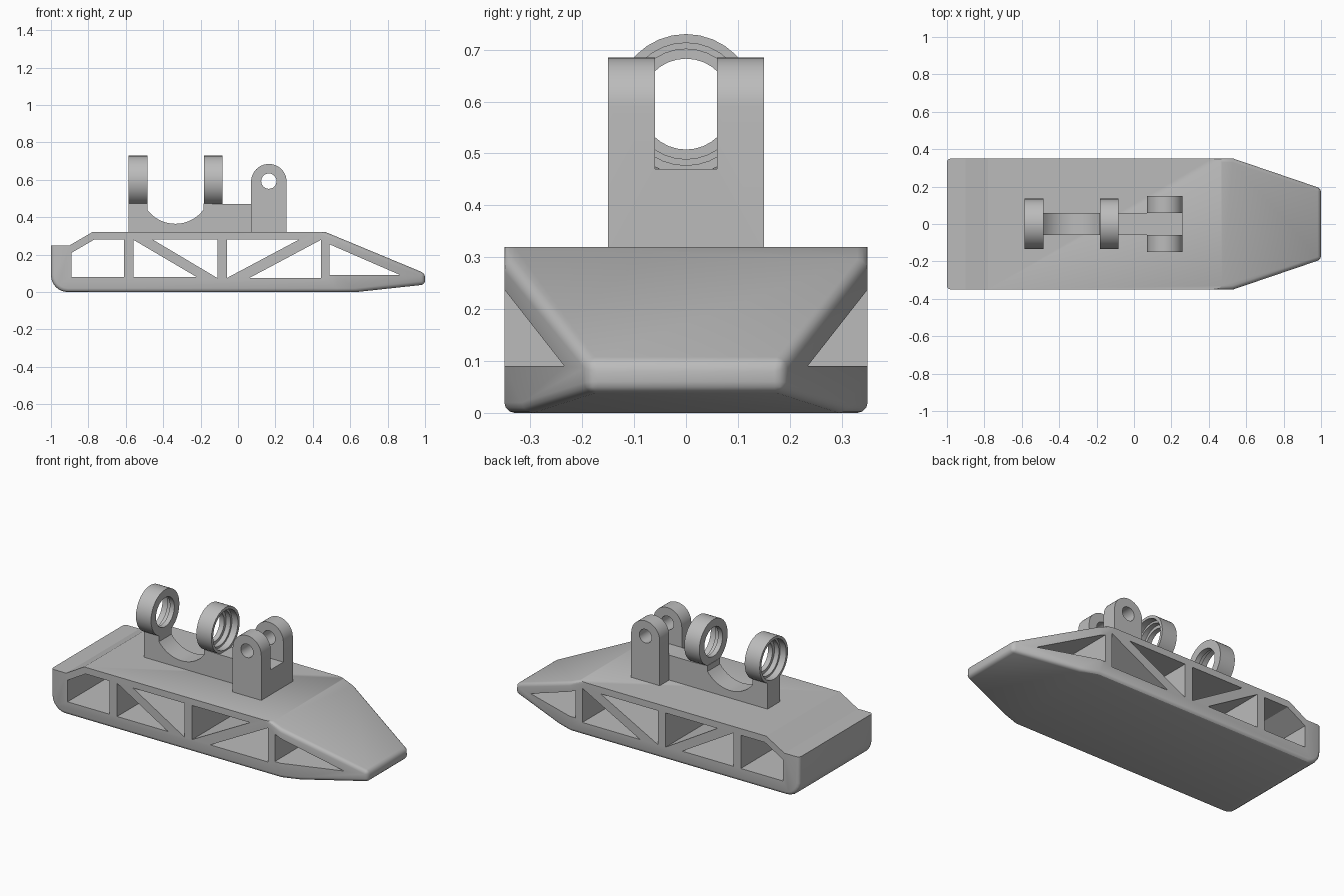
import bpy, bmesh, math
from mathutils import Vector

cube = bpy.data.objects.get("Cube")
if cube:
    bpy.data.objects.remove(cube, do_unlink=True)

grey = bpy.data.materials.new("light_grey")
grey.use_nodes = True
colour = (0.5, 0.5, 0.5, 1)
grey.diffuse_color = colour
grey.node_tree.nodes["Principled BSDF"].inputs["Base Color"].default_value = colour


def add_prism(bm, profile, y0, y1):
    """Extrude an x-z outline from y0 to y1."""
    face = bm.faces.new([bm.verts.new((x, y0, z)) for x, z in profile])
    new = bmesh.ops.extrude_face_region(bm, geom=[face])["geom"]
    verts = [v for v in new if isinstance(v, bmesh.types.BMVert)]
    bmesh.ops.translate(bm, verts=verts, vec=(0, y1 - y0, 0))


def make_object(name, bm):
    bmesh.ops.recalc_face_normals(bm, faces=bm.faces[:])
    mesh = bpy.data.meshes.new(name)
    bm.to_mesh(mesh)
    bm.free()
    mesh.materials.append(grey)
    obj = bpy.data.objects.new(name, mesh)
    bpy.context.collection.objects.link(obj)
    return obj


def activate(obj):
    bpy.ops.object.select_all(action="DESELECT")
    obj.select_set(True)
    bpy.context.view_layer.objects.active = obj


def cut(obj, prisms):
    """Subtract (outline, y0, y1) prisms from an object."""
    bm = bmesh.new()
    for outline, y0, y1 in prisms:
        add_prism(bm, outline, y0, y1)
    cutter = make_object("cutter", bm)
    cutter.hide_render = True
    mod = obj.modifiers.new("cut", "BOOLEAN")
    mod.operation, mod.solver, mod.object = "DIFFERENCE", "EXACT", cutter
    activate(obj)
    bpy.ops.object.modifier_apply(modifier=mod.name)
    bpy.data.objects.remove(cutter, do_unlink=True)


def smooth(obj):
    activate(obj)
    bpy.ops.object.shade_smooth_by_angle(angle=math.radians(30))


def arc(cx, cz, r, start, end, steps):
    angles = [math.radians(start + (end - start) * i / steps) for i in range(steps + 1)]
    return [(cx + r * math.cos(a), cz + r * math.sin(a)) for a in angles]


# Hull: side outline, tapered in plan towards the nose
bm = bmesh.new()
outline = [(-1, .25), (-.9, .25), (-.78, .32), (.47, .32), (1, .10), (1, .04), (.63, 0)]
outline += arc(-.91, .09, .09, 270, 180, 6)
add_prism(bm, outline, -.35, .35)
for side in (-1, 1):
    geom = bm.verts[:] + bm.edges[:] + bm.faces[:]
    result = bmesh.ops.bisect_plane(bm, geom=geom, plane_co=Vector((.53, side * .35, 0)),
                                    plane_no=Vector((.16, side * .47, 0)).normalized(),
                                    clear_outer=True)
    rim = [e for e in result["geom_cut"] if isinstance(e, bmesh.types.BMEdge) and e.is_boundary]
    bmesh.ops.edgeloop_fill(bm, edges=rim)
bmesh.ops.recalc_face_normals(bm, faces=bm.faces[:])

# Round the lower, rear and nose edges, keeping the deck edges crisp
soft = [e for e in bm.edges if len(e.link_faces) == 2
        and e.calc_face_angle() > math.radians(40)
        and not (min(v.co.z for v in e.verts) > .2 and max(v.co.x for v in e.verts) < .5)]
bmesh.ops.bevel(bm, geom=soft, offset=.02, segments=3, profile=.5,
                affect="EDGES", clamp_overlap=True)
hull = make_object("hull", bm)

# Truss openings right through the hull
windows = [
    [(-.89, .08), (-.89, .21), (-.77, .28), (-.61, .28), (-.61, .08)],
    [(-.56, .08), (-.56, .28), (-.22, .08)],
    [(-.455, .28), (-.11, .28), (-.11, .075)],
    [(-.06, .075), (-.06, .28), (.325, .28)],
    [(.06, .075), (.445, .28), (.445, .075)],
    [(.49, .09), (.49, .255), (.87, .09)],
]
cut(hull, [(w, -.5, .5) for w in windows])
smooth(hull)

# Bridge with a scooped saddle between the rings
bm = bmesh.new()
saddle = arc(-.335, .5525, .1875, 217, 323, 16)
add_prism(bm, [(-.585, .31), (-.585, .474), (-.485, .474)] + saddle
          + [(-.185, .474), (-.08, .47), (.08, .47), (.08, .31)], -.06, .06)
smooth(make_object("bridge", bm))

# Stepped rings, mirrored so that their wide bores face outwards
bore = [(0, .135), (.10, .135), (.10, .118), (.06, .118), (.06, .106),
        (.03, .106), (.03, .0875), (0, .0875)]
for name, x0, direction in (("rear_ring", -.485, -1), ("front_ring", -.183, 1)):
    bm = bmesh.new()
    verts = [bm.verts.new((x0 + direction * x, 0, .595 + r)) for x, r in bore]
    edges = [bm.edges.new((verts[i - 1], verts[i])) for i in range(len(verts))]
    bmesh.ops.spin(bm, geom=verts + edges, cent=(0, 0, .595), axis=(1, 0, 0),
                   angle=math.tau, steps=32, use_merge=True)
    bmesh.ops.remove_doubles(bm, verts=bm.verts[:], dist=.0005)
    smooth(make_object(name, bm))

# Clevis: round-topped block with a slot and a pin hole
bm = bmesh.new()
add_prism(bm, [(.07, .31)] + arc(.165, .59, .095, 180, 0, 20) + [(.26, .31)], -.15, .15)
clevis = make_object("clevis", bm)
cut(clevis, [([(0, .47), (0, .8), (.4, .8), (.4, .47)], -.06, .06)])
cut(clevis, [(arc(.165, .593, .041, 0, 345, 23), -.3, .3)])
smooth(clevis)
